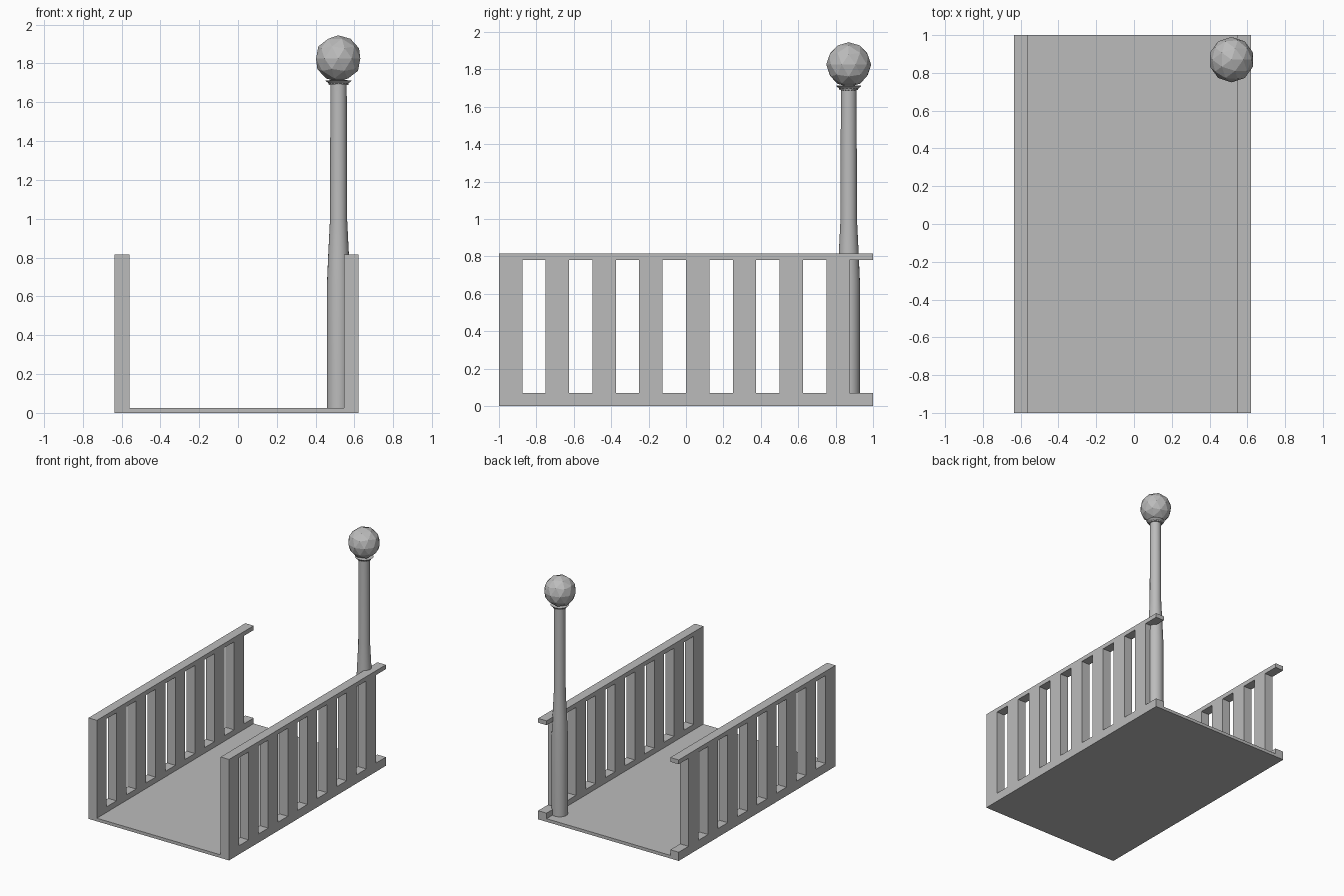
import bpy, bmesh, math

if "Cube" in bpy.data.objects:
    bpy.data.objects.remove(bpy.data.objects["Cube"])

gray = bpy.data.materials.new("plain_gray")
gray.diffuse_color = (0.5, 0.5, 0.5, 1)
gray.use_nodes = True
gray.node_tree.nodes["Principled BSDF"].inputs["Base Color"].default_value = gray.diffuse_color


def finish(name, bm):
    bmesh.ops.recalc_face_normals(bm, faces=bm.faces)
    mesh = bpy.data.meshes.new(name)
    bm.to_mesh(mesh)
    bm.free()
    mesh.materials.append(gray)
    ob = bpy.data.objects.new(name, mesh)
    bpy.context.collection.objects.link(ob)
    return ob


def box(name, x0, x1, y0, y1, z0, z1):
    bm = bmesh.new()
    bmesh.ops.create_cube(bm, size=1)
    for v in bm.verts:
        v.co.x = x0 if v.co.x < 0 else x1
        v.co.y = y0 if v.co.y < 0 else y1
        v.co.z = z0 if v.co.z < 0 else z1
    return finish(name, bm)


def comb_railing(name, x0, x1):
    # side outline with slots is extruded as strips sharing one clean surface
    ys = [-1 + 0.125 * i for i in range(17)]
    zs = [0, 0.07, 0.78, 0.815]
    bm = bmesh.new()
    grid = [[bm.verts.new((x0, y, z)) for z in zs] for y in ys]
    for i in range(16):
        for j in range(3):
            if j == 1 and i % 2:      # open slot between slats
                continue
            bm.faces.new((grid[i][j], grid[i + 1][j],
                          grid[i + 1][j + 1], grid[i][j + 1]))
    ext = bmesh.ops.extrude_face_region(bm, geom=bm.faces[:], use_keep_orig=True)
    for v in ext["geom"]:
        if isinstance(v, bmesh.types.BMVert):
            v.co.x = x1
    bmesh.ops.dissolve_limit(bm, angle_limit=0.01, verts=bm.verts, edges=bm.edges)
    return finish(name, bm)


def lathe(name, profile, x, y, sides):
    bm = bmesh.new()
    rings = [[bm.verts.new((x + r * math.cos(2 * math.pi * k / sides),
                            y + r * math.sin(2 * math.pi * k / sides), z))
              for k in range(sides)] for r, z in profile]
    for a, b in zip(rings, rings[1:]):
        for k in range(sides):
            n = (k + 1) % sides
            bm.faces.new((a[k], a[n], b[n], b[k]))
    bm.faces.new(rings[0])
    bm.faces.new(rings[-1])
    ob = finish(name, bm)
    bpy.ops.object.select_all(action='DESELECT')
    ob.select_set(True)
    bpy.context.view_layer.objects.active = ob
    bpy.ops.object.shade_smooth_by_angle(angle=math.radians(30))
    return ob


# deck and the two slatted sides
box("deck", -0.56, 0.545, -1, 1, 0, 0.025)
comb_railing("left_railing", -0.635, -0.56)
comb_railing("right_railing", 0.545, 0.62)

# lamp post, thicker at its foot, with a flared collar
PX, PY = 0.518, 0.87
lathe("lamp_post", [(0.06, 0.02), (0.06, 0.66), (0.053, 0.82),
                    (0.044, 1.0), (0.042, 1.7)], PX, PY, 24)
lathe("lamp_collar", [(0.042, 1.688), (0.05, 1.69), (0.052, 1.698),
                      (0.068, 1.712), (0.04, 1.714)], PX, PY, 16)

# faceted globe
bm = bmesh.new()
bmesh.ops.create_icosphere(bm, subdivisions=2, radius=0.12)
for v in bm.verts:
    v.co.x += PX - 0.002
    v.co.y += PY
    v.co.z += 1.825
finish("lamp_globe", bm)
